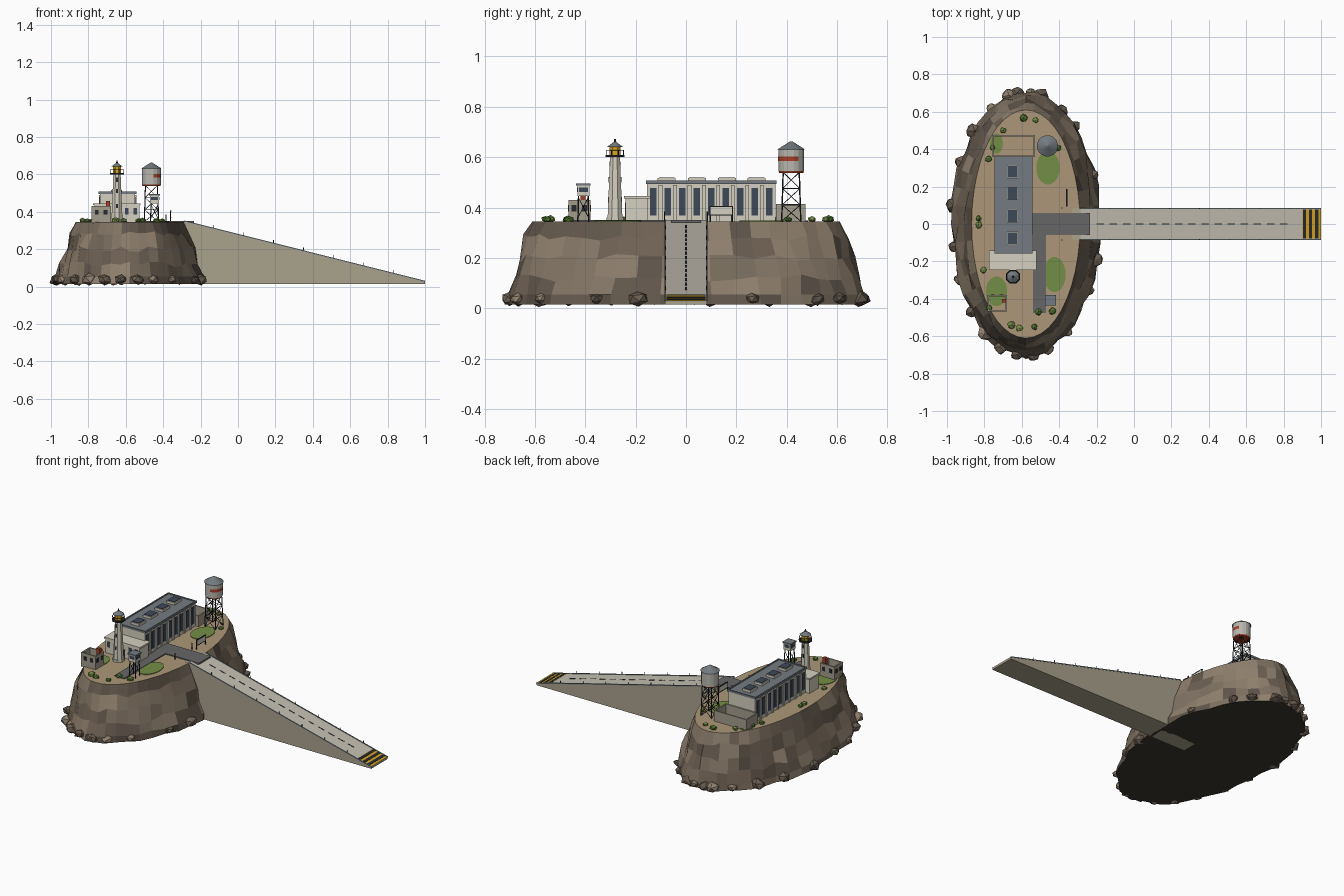
import bpy, bmesh, math, random
from mathutils import Matrix, Vector

if "Cube" in bpy.data.objects:
    bpy.data.objects.remove(bpy.data.objects["Cube"])

random.seed(7)
G = 0.345                      # plateau height
CX = -0.578                    # island centre


def mat(name, r, g, b):
    m = bpy.data.materials.new(name)
    m.diffuse_color = (r ** 2.2, g ** 2.2, b ** 2.2, 1)
    m.use_nodes = True
    m.node_tree.nodes["Principled BSDF"].inputs["Base Color"].default_value = m.diffuse_color
    return m


ROCKS = [mat(f"rock_{i}", *c) for i, c in enumerate(
    [(.50, .45, .39), (.43, .38, .33), (.56, .50, .43), (.38, .34, .30)])]
SOIL = mat("soil", .67, .59, .47)
UNDER = mat("underside", .25, .23, .2)
CONC = mat("concrete", .66, .63, .55)
DECK = mat("deck", .77, .75, .70)
ROAD = mat("asphalt", .40, .40, .40)
DARK = mat("dark", .17, .18, .2)
GLASS = mat("glass", .25, .29, .35)
WALL = mat("wall", .83, .81, .75)
RUIN = mat("ruin_wall", .64, .61, .55)
ROOF = mat("roof", .45, .48, .50)
YELLOW = mat("yellow", .85, .65, .15)
GREEN = mat("grass", .45, .55, .28)
BUSH = mat("bush", .32, .45, .2)
RED = mat("red", .65, .25, .17)


def finish(name, bm, *mats):
    bmesh.ops.recalc_face_normals(bm, faces=bm.faces)
    me = bpy.data.meshes.new(name)
    bm.to_mesh(me)
    bm.free()
    for m in mats:
        me.materials.append(m)
    ob = bpy.data.objects.new(name, me)
    bpy.context.collection.objects.link(ob)
    return ob


def boxes(name, m, *bounds):
    """Boxes given as (x0, x1, y0, y1, z0, z1)."""
    bm = bmesh.new()
    for x0, x1, y0, y1, z0, z1 in bounds:
        M = Matrix.Translation(((x0 + x1) / 2, (y0 + y1) / 2, (z0 + z1) / 2)) @ \
            Matrix.Diagonal((x1 - x0, y1 - y0, z1 - z0, 1))
        bmesh.ops.create_cube(bm, size=1, matrix=M)
    return finish(name, bm, m)


def cone(name, m, x, y, z0, z1, r0, r1, n=8, sy=1):
    bm = bmesh.new()
    M = Matrix.Translation((x, y, (z0 + z1) / 2)) @ Matrix.Diagonal((1, sy, 1, 1)) @ \
        Matrix.Rotation(math.pi / n, 4, 'Z')
    bmesh.ops.create_cone(bm, cap_ends=True, segments=n, radius1=r0, radius2=r1, depth=z1 - z0, matrix=M)
    return finish(name, bm, m)


def struts(name, m, r, *pairs):
    bm = bmesh.new()
    for a, b in pairs:
        a, b = Vector(a), Vector(b)
        M = Matrix.Translation((a + b) / 2) @ (b - a).to_track_quat('Z', 'Y').to_matrix().to_4x4()
        bmesh.ops.create_cone(bm, cap_ends=True, segments=5, radius1=r, radius2=r, depth=(b - a).length, matrix=M)
    return finish(name, bm, m)


def prisms(name, m, *parts):
    """xz profiles extruded between y0 and y1."""
    bm = bmesh.new()
    for prof, y0, y1 in parts:
        f = bm.faces.new([bm.verts.new((x, y0, z)) for x, z in prof])
        ex = bmesh.ops.extrude_face_region(bm, geom=[f])['geom']
        bmesh.ops.translate(bm, vec=(0, y1 - y0, 0), verts=[v for v in ex if isinstance(v, bmesh.types.BMVert)])
    return finish(name, bm, m)


def lumps(name, mats, spots, sub, jit, squash, zmin):
    bm = bmesh.new()
    for x, y, z, r in spots:
        M = Matrix.Translation((x, y, z)) @ Matrix.Rotation(random.uniform(0, 6), 4, 'Z') @ \
            Matrix.Diagonal((r, r, r * squash, 1))
        k = random.randrange(len(mats))
        vs = bmesh.ops.create_icosphere(bm, subdivisions=sub, radius=1, matrix=M)['verts']
        for v in vs:
            v.co += Vector([random.uniform(-jit, jit) * r for _ in range(3)])
            v.co.z = max(v.co.z, zmin)
        for f in {f for v in vs for f in v.link_faces}:
            f.material_index = k
    return finish(name, bm, *mats)


# rocky island: jittered elliptical rings with blocky colour patches
N = 44
bm = bmesh.new()
rings = []
levels = [(G, .29, .61), (.28, .318, .637), (.20, .345, .66), (.12, .37, .685), (.055, .388, .703), (.015, .395, .71)]
for k, (z, rx, ry) in enumerate(levels):
    ring = []
    for i in range(N):
        a = 2 * math.pi * i / N
        j = random.uniform(-.014, .014) if k else 0
        dz = random.uniform(-.015, .015) if 0 < k < 4 else 0
        ring.append(bm.verts.new((CX + (rx + j) * math.cos(a), (ry + j) * math.sin(a), z + dz)))
    rings.append(ring)
for u, l in zip(rings, rings[1:]):
    run = 0
    for i in range(N):
        if run == 0:
            run, tone = random.randint(1, 4), random.randrange(4)
        run -= 1
        j = (i + 1) % N
        bm.faces.new((u[i], l[i], l[j], u[j])).material_index = tone
bm.faces.new(rings[0]).material_index = 4
bm.faces.new(rings[-1]).material_index = 5
finish("island_rock", bm, *ROCKS, SOIL, UNDER)

# boulders round the shoreline
spots = []
for d in (3, 22, 48, 60, 78, 86, 97, 103, 118, 135, 152, 172, 190, 205, 222, 236, 250, 263, 276, 288, 305, 330, 344):
    a = math.radians(d)
    r = random.uniform(.028, .045)
    spots.append((CX + .39 * math.cos(a), .703 * math.sin(a), .038, r))
lumps("shore_boulders", ROCKS, spots, 1, .13, .75, .004)


# ramp
def zr(x):
    return .347 - (x + .285) * .322 / 1.285


def slab(x0, x1, y0, y1, h):
    return ([(x0, zr(x0)), (x1, zr(x1)), (x1, zr(x1) + h), (x0, zr(x0) + h)], y0, y1)


prisms("ramp_body", CONC, ([(-.45, .015), (1, .015), (1, zr(1)), (-.285, zr(-.285)), (-.45, .34)], -.083, .083))
prisms("ramp_deck", DECK, slab(-.285, 1, -.079, .079, .003))
prisms("ramp_curbs", ROOF, *[slab(-.285, 1, s * .082 - .003, s * .082 + .003, .006) for s in (-1, 1)])
prisms("ramp_centre_dashes", DARK, *[slab(-.2 + .07 * i, -.16 + .07 * i, -.003, .003, .0045) for i in range(15)])
prisms("warning_panel", YELLOW, slab(.9, 1, -.078, .078, .0045))
prisms("warning_stripes", DARK, *[slab(.903 + .033 * i, .92 + .033 * i, -.078, .078, .006) for i in range(3)])
struts("ramp_posts", DARK, .002, *[((x, s * .082, zr(x)), (x, s * .082, zr(x) + .02))
                                   for x in [-.13 + .16 * i for i in range(7)] for s in (-1, 1)])

# roads, grass and bushes on the plateau
boxes("roads", ROAD, (-.545, -.235, -.06, .06, G - .004, G + .006), (-.54, -.47, -.475, -.06, G - .004, G + .006))
for x, y, rx, ry in ((-.46, .30, .063, .09), (-.425, -.27, .06, .095), (-.735, -.36, .058, .08), (-.735, .43, .035, .055)):
    cone("grass_patch", GREEN, x, y, G - .002, G + .004, rx, rx, 16, ry / rx)
lumps("bushes", [BUSH, GREEN], [(x, y, G + .008, random.uniform(.016, .024)) for x, y in (
    (-.59, .567), (-.527, .556), (-.7, .5), (-.778, .348), (-.83, .03), (-.83, -.005), (-.805, -.246), (-.655, -.54),
    (-.612, -.556), (-.532, -.55), (-.51, -.47), (-.436, -.465), (-.404, .406), (-.757, .41), (-.775, -.45))],
    1, .1, .7, G - .005)

# main building: walls, pilasters, windows, roof and skylights
X0, X1, Y0, Y1 = -.738, -.55, -.155, .355
boxes("main_walls", WALL, (X0, X1, Y0, Y1, G - .005, .497))
wy = [-.13 + .0575 * i for i in range(9)]
boxes("main_windows", GLASS, *[(x - .003, x + .003, y - .013, y + .013, .368, .478) for x in (X0, X1) for y in wy])
boxes("main_pilasters", WALL, *[(x - .006, x + .006, y + .0215, y + .036, G, .49) for x in (X0, X1) for y in wy[:-1]])
boxes("main_roof", ROOF, (X0 - .007, X1 + .007, Y0 - .003, Y1 + .005, .494, .502))
boxes("main_parapet", ROOF, *[(x - .004, x + .004, Y0 - .003, Y1 + .005, .5, .507) for x in (X0 - .003, X1 + .003)],
      *[(X0 - .007, X1 + .007, y - .004, y + .004, .5, .507) for y in (Y0 + .001, Y1 + .001)])
sky = (-.077, .043, .163, .28)
boxes("skylight_frames", WALL, *[(-.678, -.62, y - .036, y + .036, .5, .517) for y in sky])
boxes("skylight_glass", GLASS, *[(-.673, -.625, y - .031, y + .031, .516, .52) for y in sky])

# lower front wing
boxes("front_wing", WALL, (-.768, -.527, -.24, -.15, G - .005, .437))
boxes("front_wing_cap", WALL, (-.775, -.52, -.246, -.142, .435, .445))
boxes("front_wing_windows", GLASS, *[(x - .01, x + .01, -.243, -.238, .385, .42) for x in (-.745, -.7, -.595, -.55)])
boxes("front_wing_door", DARK, (-.66, -.63, -.243, -.238, G, .4))


# roofless ruins
def ruin(name, x0, x1, y0, y1, z, t=.008):
    boxes(name, RUIN, (x0, x0 + t, y0, y1, G - .005, z), (x1 - t, x1, y0, y1, G - .005, z),
          (x0 + t, x1 - t, y0, y0 + t, G - .005, z), (x0 + t, x1 - t, y1 - t, y1, G - .005, z))


ruin("back_ruin", -.76, -.53, .357, .475, .413)
ruin("front_ruin", -.782, -.68, -.467, -.38, .43)
boxes("front_ruin_windows", DARK,
      *[(x - .01, x + .01, y - .002, y + .002, .385, .41) for x in (-.755, -.708) for y in (-.467, -.38)],
      *[(x - .002, x + .002, y - .01, y + .01, .385, .41) for x in (-.782, -.68) for y in (-.445, -.403)])
boxes("ruin_chimney", RED, (-.705, -.685, -.42, -.4, G, .458))

# lighthouse
LX, LY = -.647, -.282
cone("lighthouse_base", WALL, LX, LY, G - .005, .36, .036, .036)
cone("lighthouse_shaft", WALL, LX, LY, .355, .602, .032, .021)
cone("lighthouse_gallery", DARK, LX, LY, .6, .608, .04, .04)
cone("lighthouse_lantern", YELLOW, LX, LY, .606, .643, .024, .024)
a8 = [math.pi / 8 + math.pi / 4 * i for i in range(9)]
ring = [(LX + .037 * math.cos(a), LY + .037 * math.sin(a)) for a in a8]
struts("gallery_railing", DARK, .0015, *[((*p, .606), (*p, .627)) for p in ring[:8]],
       *[((*p, .627), (*q, .627)) for p, q in zip(ring, ring[1:])])
cone("lighthouse_roof", ROOF, LX, LY, .641, .66, .034, .006)
cone("lighthouse_finial", DARK, LX, LY, .658, .673, .006, .003)
boxes("lighthouse_windows", DARK, *[(LX - .005, LX + .005, LY - w, LY + w, z, z + .022)
                                   for z, w in ((.42, .0282), (.5, .025), (.56, .0225))])

# water tower
WX, WY = -.463, .418
sides = [(1, 1), (-1, 1), (-1, -1), (1, -1), (1, 1)]


def leg(s, z):
    r = .038 - (z - G) * .03
    return (WX + s[0] * r, WY + s[1] * r, z)


struts("water_tower_legs", DARK, .003, *[(leg(s, G - .005), leg(s, .545)) for s in sides[:4]])
struts("water_tower_bracing", DARK, .0017,
       *[(leg(a, z), leg(b, z)) for a, b in zip(sides, sides[1:]) for z in (.41, .475)],
       *[(leg(a, z), leg(b, z + .065)) for p, q in zip(sides, sides[1:]) for a, b in ((p, q), (q, p))
         for z in (G, .41, .475)])
cone("tank_floor", RED, WX, WY, .538, .546, .049, .052, 16)
cone("water_tank", mat("tank", .72, .71, .68), WX, WY, .545, .632, .052, .052, 16)
cone("tank_roof", ROOF, WX, WY, .63, .663, .057, .004, 16)
bm = bmesh.new()
cols = [[bm.verts.new((WX + .0535 * math.cos(a), WY + .0535 * math.sin(a), z)) for z in (.584, .602)]
        for a in [math.radians(-78.75 + 22.5 * i) for i in range(6)]]
for p, q in zip(cols, cols[1:]):
    bm.faces.new((p[0], q[0], q[1], p[1]))
finish("tank_red_band", bm, RED)

# guard tower
TX, TY = -.446, -.408
struts("guard_tower_legs", DARK, .003, *[((TX + .022 * a, TY + .022 * b, G - .005), (TX + .019 * a, TY + .019 * b, .448))
                                        for a, b in sides[:4]])
struts("guard_tower_bracing", DARK, .0017, *[((TX + .021 * a[0], TY + .021 * a[1], .36),
                                             (TX + .02 * b[0], TY + .02 * b[1], .44)) for a, b in zip(sides, sides[1:])])
boxes("guard_cabin", WALL, (TX - .024, TX + .024, TY - .024, TY + .024, .445, .488))
boxes("guard_cabin_windows", GLASS, (TX - .0255, TX + .0255, TY - .018, TY + .018, .462, .48),
      (TX - .018, TX + .018, TY - .0255, TY + .0255, .462, .48))
boxes("guard_cabin_roof", ROOF, (TX - .029, TX + .029, TY - .029, TY + .029, .487, .495))

# blank notice board and gate posts
boxes("notice_board", WALL, (-.363, -.357, .098, .182, .372, .402))
boxes("notice_board_frame", DARK, (-.364, -.356, .094, .186, .402, .406), (-.364, -.356, .094, .186, .368, .372))
struts("notice_board_posts", DARK, .003, *[((-.36, y, G - .005), (-.36, y, .404)) for y in (.096, .184)])
struts("gate_posts", DARK, .003, *[((-.385, y, G - .005), (-.385, y, .385)) for y in (-.085, .085)])
